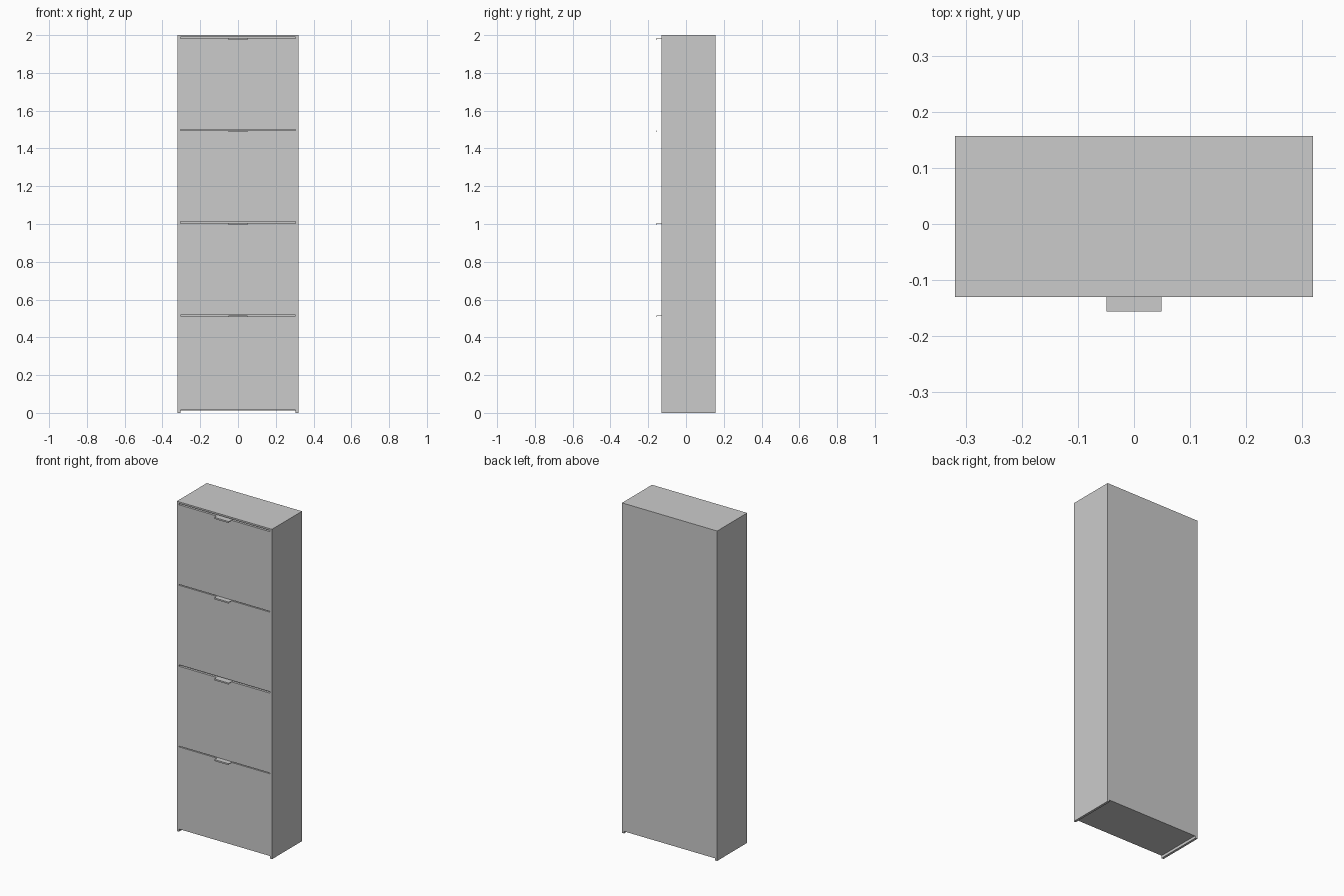
import bpy

if "Cube" in bpy.data.objects:
    bpy.data.objects.remove(bpy.data.objects["Cube"])

# One flat colour for the whole cabinet
grey = bpy.data.materials.new("light grey")
grey.diffuse_color = (0.6, 0.6, 0.6, 1)
grey.use_nodes = True
grey.node_tree.nodes["Principled BSDF"].inputs["Base Color"].default_value = grey.diffuse_color


def box(name, x, y, z):
    """Axis-aligned box from (min, max) ranges."""
    bpy.ops.mesh.primitive_cube_add(
        size=1, location=[(a + b) / 2 for a, b in (x, y, z)])
    ob = bpy.context.object
    ob.name = name
    ob.scale = [b - a for a, b in (x, y, z)]
    bpy.ops.object.transform_apply(location=False, rotation=False, scale=True)
    ob.data.materials.append(grey)
    return ob


W, FRONT, BACK, TOP = 0.319, -0.130, 0.157, 2.0
T = 0.014           # board thickness
IN = W - T          # inner half width

# Carcass: sides stand on the floor, the rest sits between them
box("left_side", (-W, -IN), (FRONT, BACK), (0, TOP))
box("right_side", (IN, W), (FRONT, BACK), (0, TOP))
box("top_board", (-IN, IN), (FRONT, BACK), (TOP - 0.01, TOP))
box("bottom_board", (-IN, IN), (FRONT + T, BACK - 0.006), (0.016, 0.03))
box("back_panel", (-IN, IN), (BACK - 0.005, BACK), (0.012, TOP - 0.01))

# Four tilting fronts, each with a thin folded tab handle on its top edge
edges = [0.016, 0.514, 1.003, 1.494, 1.982]
gaps = [0, 0.005, 0.009, 0.005, 0]
for i in range(4):
    top = edges[i + 1]
    box(f"drawer_front_{i + 1}", (-IN + 0.001, IN - 0.001), (FRONT, FRONT + T),
        (edges[i] + gaps[i], top))
    box(f"handle_plate_{i + 1}", (-0.049, 0.049), (-0.156, FRONT + T),
        (top, top + 0.002))
    box(f"handle_lip_{i + 1}", (-0.049, 0.049), (-0.156, -0.154),
        (top - 0.007, top))
    # Inner shelf seen behind the gap
    if i < 3:
        box(f"shelf_{i + 1}", (-IN, IN), (FRONT + T + 0.003, BACK - 0.005),
            (top - 0.004, top + 0.010))
